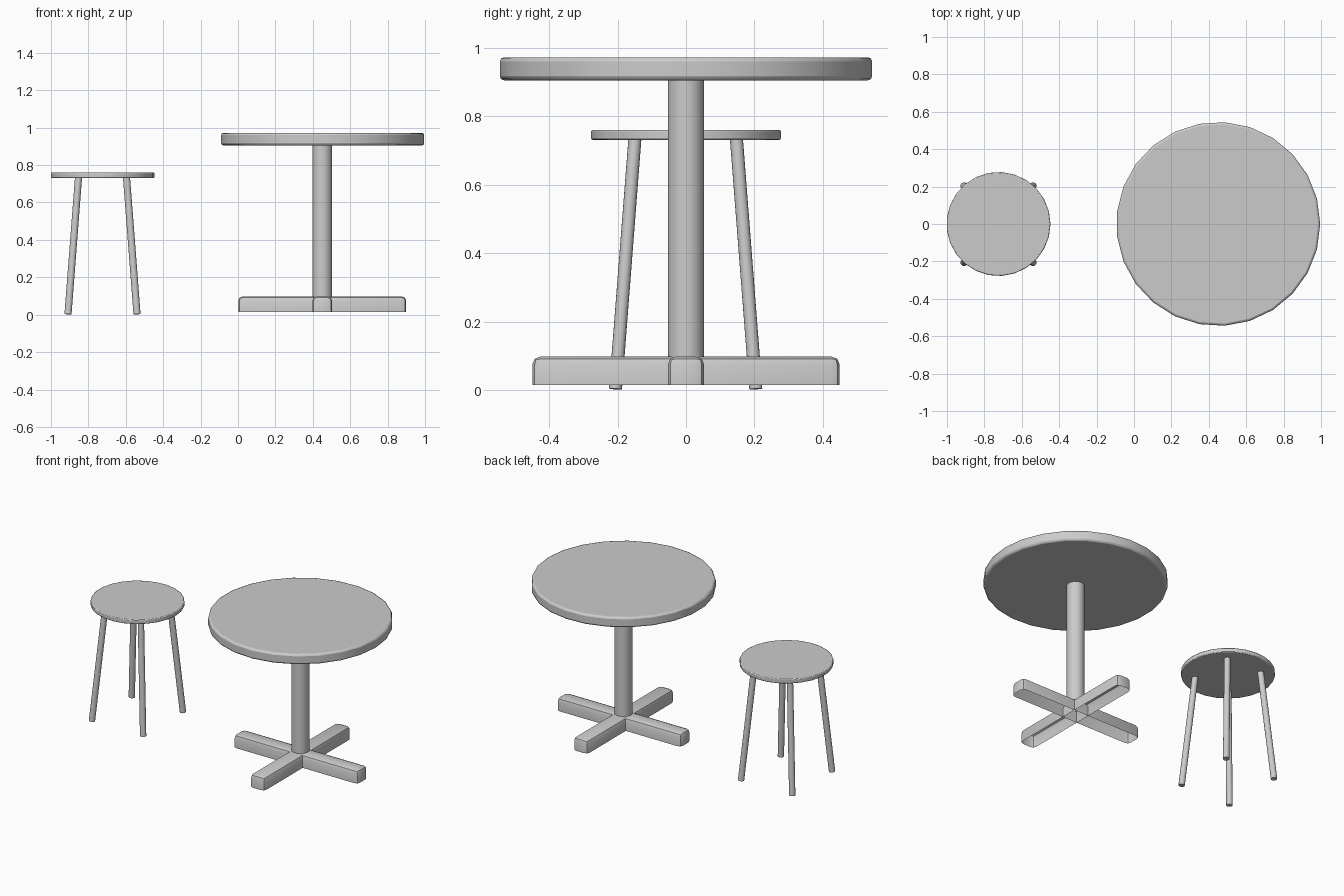
import bpy, bmesh, math
from mathutils import Vector

if "Cube" in bpy.data.objects:
    bpy.data.objects.remove(bpy.data.objects["Cube"])

TABLE_X, STOOL_X = 0.4505, -0.7245


def bevel(ob, width, segments):
    m = ob.modifiers.new("Bevel", 'BEVEL')
    m.width, m.segments = width, segments
    m.limit_method, m.angle_limit = 'ANGLE', math.radians(40)


def smooth():
    bpy.ops.object.shade_smooth_by_angle(angle=math.radians(30))


def disc(name, x, radius, z0, z1, edge):
    # 25-sided slab with one corner pointing along +x
    bpy.ops.mesh.primitive_cylinder_add(
        vertices=25, radius=radius, depth=z1 - z0,
        location=(x, 0, (z0 + z1) / 2), rotation=(0, 0, -math.pi / 2))
    ob = bpy.context.object
    ob.name = name
    smooth()
    bevel(ob, edge, 2)
    return ob


def rod(name, a, b, radius, sides, cap='NGON'):
    a, b = Vector(a), Vector(b)
    d = b - a
    bpy.ops.mesh.primitive_cylinder_add(
        vertices=sides, radius=radius, depth=d.length, end_fill_type=cap,
        location=(a + b) / 2, rotation=d.to_track_quat('Z', 'Y').to_euler())
    ob = bpy.context.object
    ob.name = name
    smooth()
    return ob


def foot_bar(name, angle):
    # long bar, open underneath, with rounded upper and end edges
    bpy.ops.mesh.primitive_cube_add(size=1, location=(TABLE_X, 0, 0.0565),
                                    rotation=(0, 0, angle))
    ob = bpy.context.object
    ob.name = name
    bm = bmesh.new()
    bm.from_mesh(ob.data)
    bmesh.ops.scale(bm, vec=(0.898, 0.106, 0.083), verts=bm.verts)
    bm.normal_update()
    bmesh.ops.delete(bm, geom=[f for f in bm.faces if f.normal.z < -0.5],
                     context='FACES_ONLY')
    edges = [e for e in bm.edges if not e.is_boundary]
    bmesh.ops.bevel(bm, geom=edges, offset=0.024, segments=2, profile=0.5,
                    affect='EDGES')
    bm.to_mesh(ob.data)
    bm.free()
    smooth()


# Table: top, column and crossed base
disc("table_top", TABLE_X, 0.545, 0.905, 0.972, 0.012)
rod("table_column", (TABLE_X, 0, 0.08), (TABLE_X, 0, 0.906), 0.053, 25, 'NOTHING')
foot_bar("base_bar_x", 0)
foot_bar("base_bar_y", math.pi / 2)

# Stool: seat and four splayed legs
disc("stool_seat", STOOL_X, 0.278, 0.731, 0.76, 0.005)
for sx, side in ((-1, "left"), (1, "right")):
    for sy, end in ((-1, "front"), (1, "back")):
        rod(f"stool_leg_{end}_{side}",
            (STOOL_X + sx * 0.1845, sy * 0.205 - 0.001, 0.003),
            (STOOL_X + sx * 0.128, sy * 0.148 - 0.001, 0.738), 0.019, 16)
